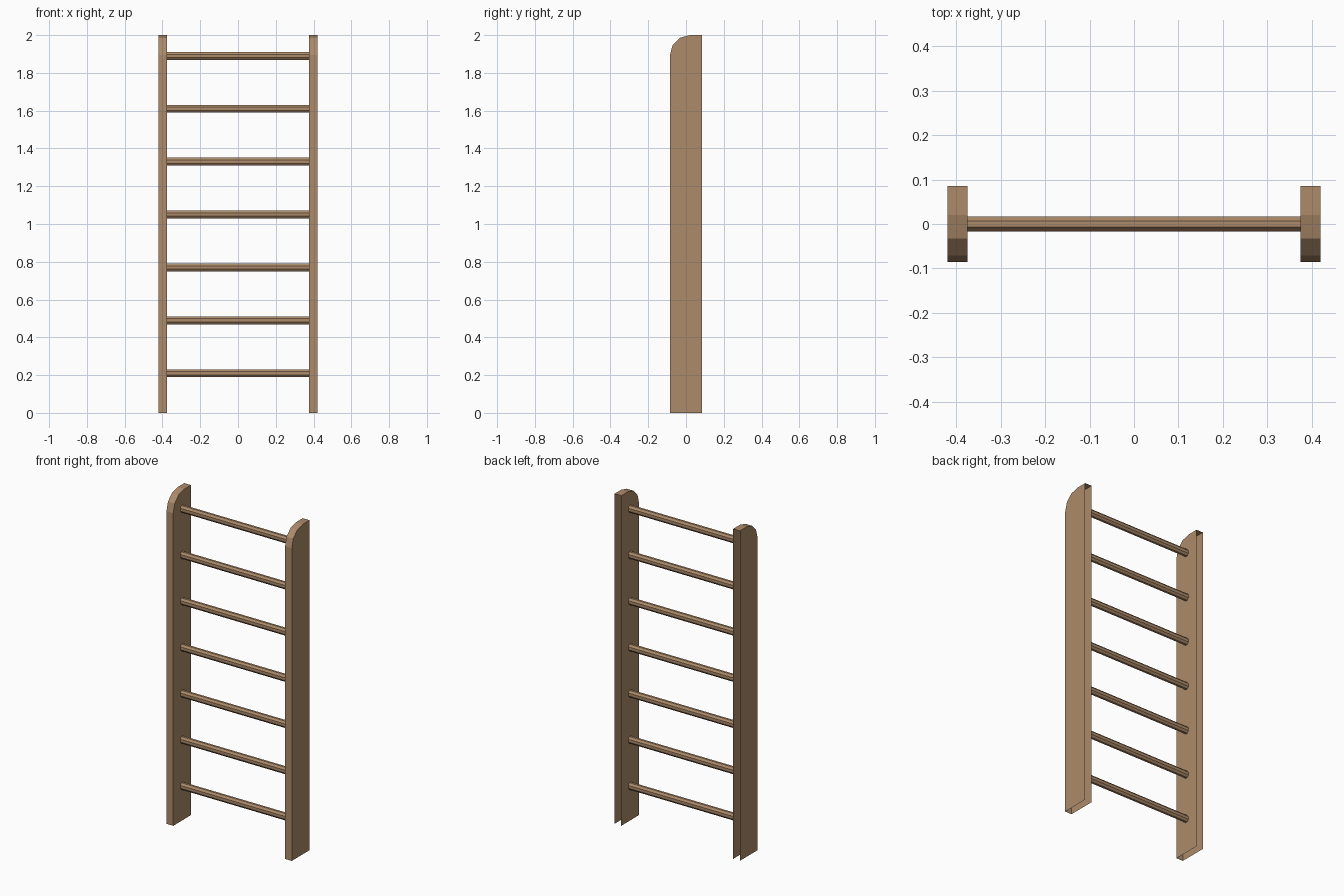
import bpy
import bmesh
from math import sin, cos, pi

default = bpy.data.objects.get("Cube")
if default:
    bpy.data.objects.remove(default, do_unlink=True)

# Single warm wood colour
wood = bpy.data.materials.new("warm_wood")
wood.use_nodes = True
WOOD = (0.42, 0.26, 0.145, 1)
wood.diffuse_color = WOOD
wood.node_tree.nodes["Principled BSDF"].inputs["Base Color"].default_value = WOOD

INNER, OUTER, HALF_DEPTH, HEIGHT, ROUND = 0.375, 0.42, 0.085, 2.0, 0.105


def finish(bm, name):
    mesh = bpy.data.meshes.new(name)
    bm.to_mesh(mesh)
    bm.free()
    mesh.materials.append(wood)
    obj = bpy.data.objects.new(name, mesh)
    bpy.context.collection.objects.link(obj)
    return obj


def side_rail(name, side):
    """Board with a rounded top front corner, open at the back and bottom."""
    arc = [(ROUND - HALF_DEPTH - ROUND * cos(i * pi / 6),
            HEIGHT - ROUND + ROUND * sin(i * pi / 6)) for i in range(4)]
    outline = [(-HALF_DEPTH, 0)] + arc + [(HALF_DEPTH, HEIGHT), (HALF_DEPTH, 0)]
    bm = bmesh.new()
    inner, outer = [[bm.verts.new((side * x, y, z)) for y, z in outline]
                    for x in (INNER, OUTER)]
    bm.faces.new(inner)
    bm.faces.new(outer)
    # Front, rounded corner and top only
    for i in range(len(outline) - 2):
        bm.faces.new((inner[i], inner[i + 1], outer[i + 1], outer[i]))
    bmesh.ops.recalc_face_normals(bm, faces=bm.faces)
    # Keep the outer side facing away from the centre
    bm.faces.ensure_lookup_table()
    if bm.faces[1].normal.x * side < 0:
        bmesh.ops.reverse_faces(bm, faces=bm.faces)
    return finish(bm, name)


def rung(name, z):
    """Eight-sided bar between the rails, slightly taller than deep."""
    ring = [(0.018 * cos((i + 0.5) * pi / 4), z + 0.0225 * sin((i + 0.5) * pi / 4))
            for i in range(8)]
    bm = bmesh.new()
    left, right = [[bm.verts.new((x, y, h)) for y, h in ring]
                   for x in (INNER, -INNER)]
    for i in range(8):
        j = (i + 1) % 8
        bm.faces.new((left[i], left[j], right[j], right[i]))
    bmesh.ops.recalc_face_normals(bm, faces=bm.faces)
    return finish(bm, name)


side_rail("left_rail", 1)
side_rail("right_rail", -1)
for n in range(7):
    rung(f"rung_{n + 1}", 0.21 + 0.28 * n)
